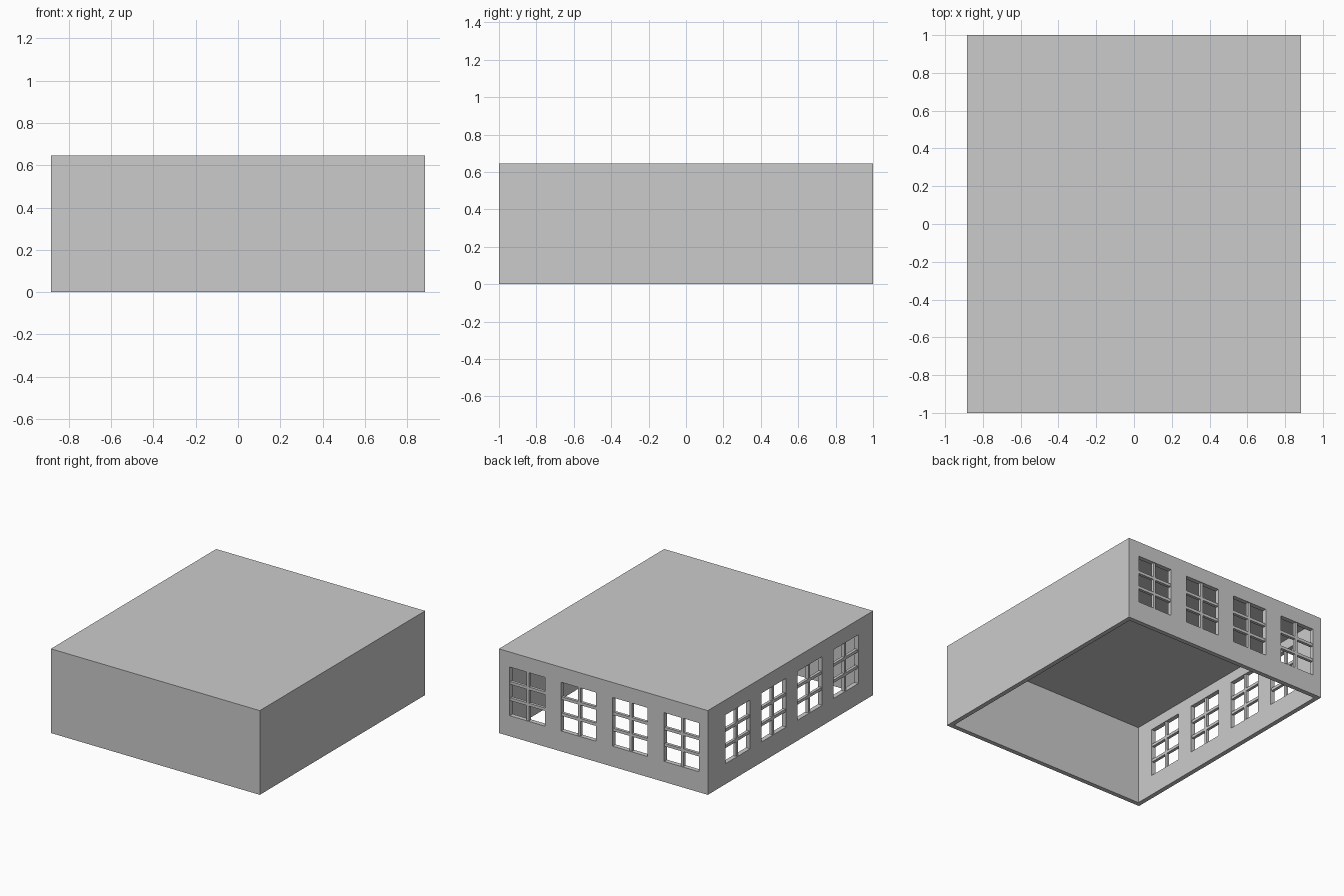
import bpy, bmesh
from mathutils import Matrix, Vector

if "Cube" in bpy.data.objects:
    bpy.data.objects.remove(bpy.data.objects["Cube"])

W, D, H, T = 1.77, 2.0, 0.645, 0.035      # outer size, wall thickness
WIN_W, Z0, Z1, STEP = 0.297, 0.157, 0.53, 0.436
BAR, BAR_DEPTH = 0.022, 0.022


def add_box(bm, lo, hi):
    lo, hi = Vector(lo), Vector(hi)
    m = Matrix.Translation((lo + hi) / 2) @ Matrix.Diagonal((*(hi - lo), 1))
    bmesh.ops.create_cube(bm, size=1, matrix=m)


def make(name, boxes):
    bm = bmesh.new()
    for lo, hi in boxes:
        add_box(bm, lo, hi)
    me = bpy.data.meshes.new(name)
    bm.to_mesh(me)
    bm.free()
    ob = bpy.data.objects.new(name, me)
    bpy.context.collection.objects.link(ob)
    return ob


def wall_box(wall, u, w, z0, z1, depth):
    """Box centred in the thickness of the back or left wall, u along the wall."""
    if wall == "back":
        c = D / 2 - T / 2
        return (u - w / 2, c - depth / 2, z0), (u + w / 2, c + depth / 2, z1)
    c = -W / 2 + T / 2
    return (c - depth / 2, u - w / 2, z0), (c + depth / 2, u + w / 2, z1)


# Building shell: box with open bottom, thickened inward
shell = make("building_shell", [((-W / 2, -D / 2, 0), (W / 2, D / 2, H))])
bm = bmesh.new()
bm.from_mesh(shell.data)
bm.faces.ensure_lookup_table()
bottom = min(bm.faces, key=lambda f: f.calc_center_median().z)
bmesh.ops.delete(bm, geom=[bottom], context='FACES_ONLY')
bm.to_mesh(shell.data)
bm.free()
solid = shell.modifiers.new("thickness", 'SOLIDIFY')
solid.thickness = T
solid.offset = -1
solid.use_even_offset = True

# Four windows each in the back and left walls
holes = []
for wall, start in (("back", -0.663), ("left", -0.672)):
    bars = []
    for i in range(4):
        u = start + i * STEP
        holes.append(wall_box(wall, u, WIN_W, Z0, Z1, T * 3))
        # mullion and two crossbars per window
        bars.append(wall_box(wall, u, BAR, Z0, Z1, BAR_DEPTH))
        for k in (1, 2):
            z = Z0 + (Z1 - Z0) * k / 3
            for side in (-1, 1):
                w = (WIN_W - BAR) / 2
                bars.append(wall_box(wall, u + side * (BAR + w) / 2, w,
                                     z - BAR / 2, z + BAR / 2, BAR_DEPTH))
    make(wall + "_window_bars", bars)

cutter = make("window_cutter", holes)
cutter.hide_render = True
cutter.display_type = 'WIRE'
cut = shell.modifiers.new("windows", 'BOOLEAN')
cut.operation = 'DIFFERENCE'
cut.solver = 'EXACT'
cut.object = cutter
